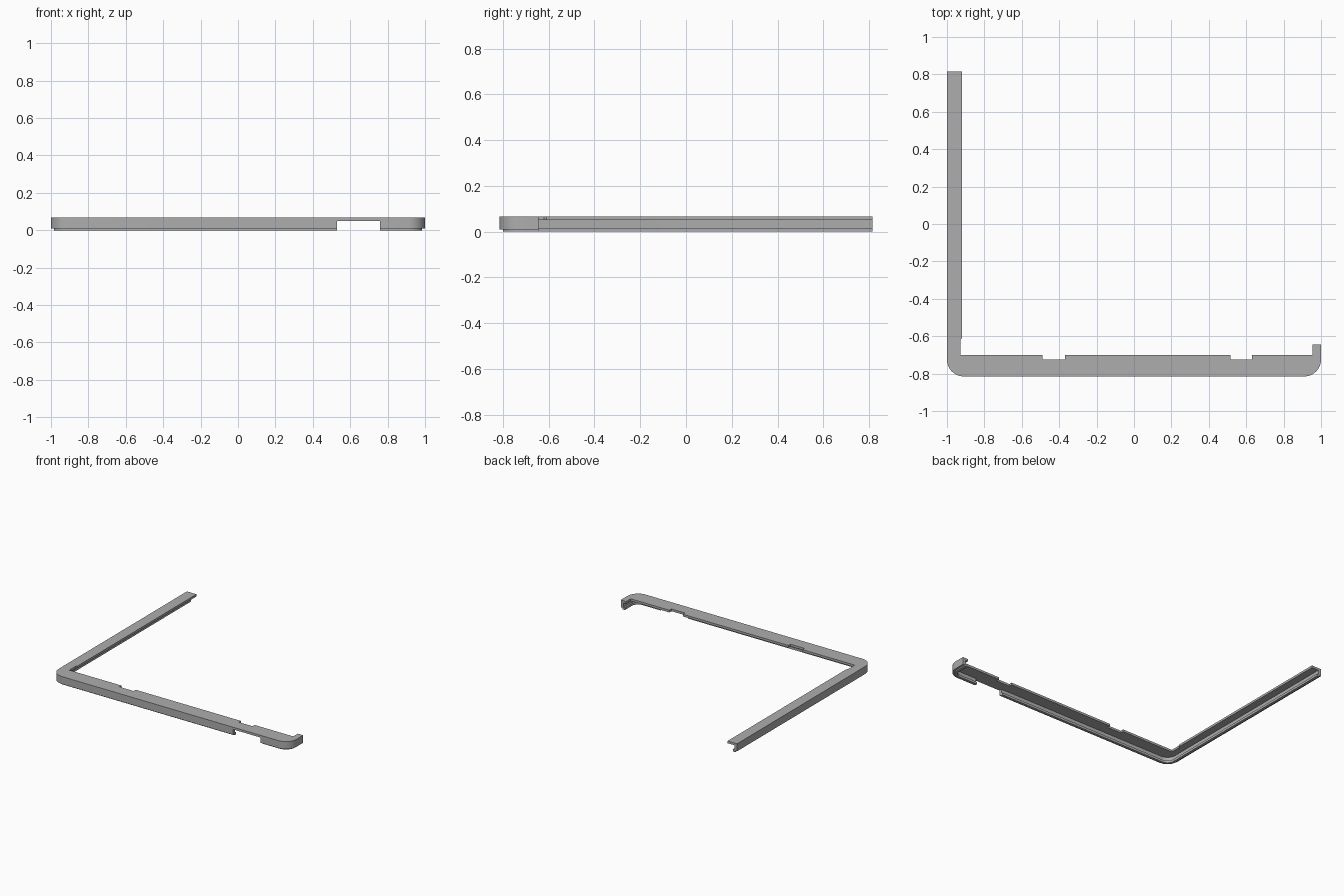
import bpy, bmesh, math
from math import cos, sin, pi

cube = bpy.data.objects.get("Cube")
if cube:
    bpy.data.objects.remove(cube, do_unlink=True)

GREY = (0.42, 0.42, 0.42, 1)
grey = bpy.data.materials.new("plain grey")
grey.use_nodes = True
grey.diffuse_color = GREY
grey.node_tree.nodes["Principled BSDF"].inputs["Base Color"].default_value = GREY

FRONT, BACK, TAB, RADIUS = -0.815, 0.815, -0.645, 0.09
TOP, UNDER = 0.067, 0.05
STEPS = 10


def corner(side, inset, start, end):
    """Rounded front corner on one side, drawn inset from the outer edge."""
    r = RADIUS - inset
    cx, cy = side * (1 - RADIUS), FRONT + RADIUS
    angles = [start + (end - start) * i / STEPS for i in range(STEPS + 1)]
    return [(cx + r * cos(a), cy + r * sin(a)) for a in angles]


def left_run(inset):
    return [(1 - inset, TAB)] + corner(1, inset, 0, -pi / 2) + [(0.76, FRONT + inset)]


def right_run(inset):
    return [(0.53, FRONT + inset)] + corner(-1, inset, -pi / 2, -pi) + [(-1 + inset, BACK)]


def finish(name, bm):
    bmesh.ops.recalc_face_normals(bm, faces=bm.faces)
    mesh = bpy.data.meshes.new(name)
    bm.to_mesh(mesh)
    bm.free()
    mesh.materials.append(grey)
    ob = bpy.data.objects.new(name, mesh)
    bpy.context.collection.objects.link(ob)
    bpy.ops.object.select_all(action="DESELECT")
    ob.select_set(True)
    bpy.context.view_layer.objects.active = ob
    bpy.ops.object.shade_smooth_by_angle(angle=math.radians(30))
    return ob


def sweep(name, run, profile):
    """Carry an (inset, height) profile along a run and cap both ends."""
    bm = bmesh.new()
    rails = [[bm.verts.new((x, y, z)) for x, y in run(d)] for d, z in profile]
    for a, b in zip(rails, rails[1:] + rails[:1]):
        for i in range(len(a) - 1):
            bm.faces.new((a[i], a[i + 1], b[i + 1], b[i]))
    for end in (0, -1):
        bm.faces.new([rail[end] for rail in rails])
    return finish(name, bm)


# Top plate with its two inner notches and the short side tab
inner = [(-0.92, BACK), (-0.92, -0.61), (-0.928, -0.62), (-0.928, -0.70)]
for x0, x1 in ((-0.49, -0.37), (0.515, 0.63)):
    inner += [(x0, -0.70), (x0, -0.725), (x1, -0.725), (x1, -0.70)]
inner += [(0.955, -0.70), (0.955, TAB)]
outline = left_run(0)[:-1] + right_run(0)[1:] + inner

bm = bmesh.new()
base = bm.faces.new([bm.verts.new((x, y, UNDER)) for x, y in outline])
raised = bmesh.ops.extrude_face_region(bm, geom=[base], use_keep_orig=True)
for v in raised["geom"]:
    if isinstance(v, bmesh.types.BMVert):
        v.co.z = TOP
finish("top_plate", bm)

# Outer wall with stepped lower lip, broken by the front opening
wall = [(0, 0.01), (0, UNDER), (0.022, UNDER), (0.022, 0.017),
        (0.035, 0.017), (0.035, 0), (0.015, 0), (0.015, 0.01)]
sweep("left_wall", left_run, wall)
sweep("right_wall", right_run, wall)
